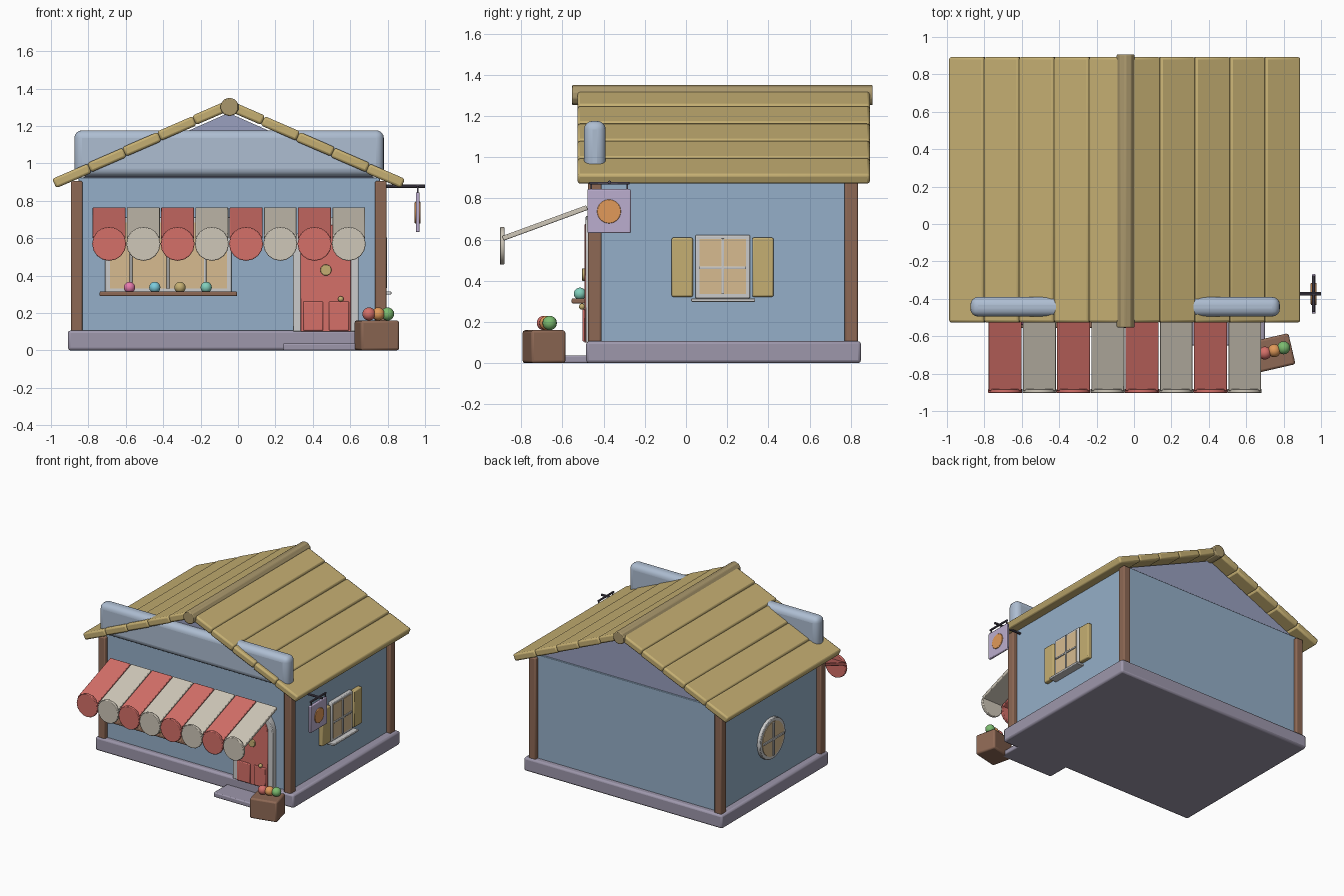
import bpy, bmesh, math
from mathutils import Matrix, Vector

if "Cube" in bpy.data.objects:
    bpy.data.objects.remove(bpy.data.objects["Cube"])

CX = -0.05            # house centre line
FRONT, BACK = -0.445, 0.805


def mat(name, r, g, b):
    m = bpy.data.materials.new(name)
    m.diffuse_color = (r, g, b, 1)
    m.use_nodes = True
    m.node_tree.nodes["Principled BSDF"].inputs["Base Color"].default_value = m.diffuse_color
    return m


BLUE = mat("wall_blue", .30, .43, .58)
GABLE = mat("gable_violet", .32, .35, .52)
TRIM = mat("parapet_blue", .42, .51, .64)
GOLD = mat("roof_gold", .56, .43, .17)
RIDGE = mat("ridge_gold", .40, .31, .15)
BROWN = mat("wood_brown", .27, .14, .09)
STONE = mat("stone_violet", .34, .31, .41)
RED = mat("red", .66, .16, .14)
CREAM = mat("cream", .62, .57, .48)
FRAME = mat("frame_grey", .55, .54, .55)
PANE = mat("warm_pane", .68, .50, .28)
IRON = mat("iron", .08, .07, .10)
LILAC = mat("sign_lilac", .50, .42, .62)
ORANGE = mat("orange", .75, .32, .10)
GREEN = mat("green", .20, .50, .16)
PINK = mat("pink", .80, .20, .42)
CYAN = mat("cyan", .20, .60, .72)
TEAL = mat("teal", .22, .62, .50)


def finish(name, bm, material, bevel=0, segments=2):
    me = bpy.data.meshes.new(name)
    bmesh.ops.recalc_face_normals(bm, faces=bm.faces)
    bm.to_mesh(me)
    bm.free()
    ob = bpy.data.objects.new(name, me)
    bpy.context.collection.objects.link(ob)
    me.materials.append(material)
    if bevel:
        b = ob.modifiers.new("soft_edges", 'BEVEL')
        b.width, b.segments = bevel, segments
    return ob


def box(name, x, y, z, material, bevel=.006, segments=2):
    """Box from (min, max) ranges."""
    bm = bmesh.new()
    lo, hi = Vector((x[0], y[0], z[0])), Vector((x[1], y[1], z[1]))
    bmesh.ops.create_cube(bm, size=1)
    for v in bm.verts:
        v.co = Vector(v.co[i] * (hi - lo)[i] for i in range(3))
    ob = finish(name, bm, material, bevel, segments)
    ob.location = (lo + hi) / 2
    return ob


def disc(name, centre, r, depth, axis, material, sides=24, bevel=0):
    bm = bmesh.new()
    bmesh.ops.create_cone(bm, cap_ends=True, segments=sides, radius1=r, radius2=r, depth=depth)
    turn = Matrix.Rotation(math.pi / 2, 4, 'Y' if axis == 'x' else 'X')
    bmesh.ops.transform(bm, matrix=turn, verts=bm.verts)
    ob = finish(name, bm, material, bevel)
    ob.location = centre
    return ob


def ball(name, centre, r, material):
    bm = bmesh.new()
    bmesh.ops.create_uvsphere(bm, u_segments=16, v_segments=10, radius=r)
    ob = finish(name, bm, material)
    ob.location = centre
    return ob


def prism(name, profile, y0, y1, material, bevel=0):
    """Extrude an x-z profile along y."""
    bm = bmesh.new()
    face = bm.faces.new([bm.verts.new((x, y0, z)) for x, z in profile])
    ext = bmesh.ops.extrude_face_region(bm, geom=[face])
    verts = [g for g in ext['geom'] if isinstance(g, bmesh.types.BMVert)]
    bmesh.ops.translate(bm, vec=(0, y1 - y0, 0), verts=verts)
    return finish(name, bm, material, bevel)


def arch(cx, half, z0, spring):
    top = [(cx + half * math.cos(a), spring + half * math.sin(a))
           for a in (math.pi * i / 14 for i in range(15))]
    return [(cx - half, z0), (cx + half, z0)] + top


# Plinth, walls, gables and corner posts
box("plinth", (-.91, .825), (-.485, .85), (0, .107), STONE, .015)
box("walls", (CX - .803, CX + .808), (FRONT, BACK), (.09, .925), BLUE, .004)
prism("gables", [(CX - .80, .915), (CX + .80, .915), (CX, 1.27)], FRONT + .012, BACK - .012, GABLE)
for x in (-.862, .763):
    for y in (-.443, .803):
        box("corner_post", (x - .031, x + .031), (y - .032, y + .032), (.1, .905), BROWN, .008)

# False-front parapet passing through the roof
box("parapet", (-.875, .78), (-.495, -.39), (.93, 1.177), TRIM, .042, 4)

# Plank roof and ridge pole
slope = math.radians(24.3)
for side in (-1, 1):
    for i in range(5):
        d = .09 + .187 * i
        x, z = CX + side * d, 1.312 - .452 * d
        plank = box("roof_plank", (x - .103, x + .103), (-.527, .893), (z - .027, z + .027), GOLD, .013)
        plank.rotation_euler.y = side * (slope - .015)
disc("ridge_pole", (CX + .005, .177, 1.302), .05, 1.46, 'y', RIDGE, 10, .006)

# Striped awning with scalloped edge
tilt = math.atan2(.15, .41)
for i in range(8):
    x = -.689 + .183 * i
    colour = (RED, CREAM)[i % 2]
    slat = box("awning_stripe", (x - .088, x + .088), (-.903, -.467), (.669, .693), colour, .005)
    slat.rotation_euler.x = tilt
    disc("awning_scallop", (x, -.893, .57), .091, .022, 'y', colour, 16, .004)

# Shop window, display shelf and goods
box("shop_window_frame", (-.71, -.035), (-.47, -.43), (.31, .71), FRAME)
box("shop_window_pane", (-.685, -.06), (-.476, -.44), (.33, .685), PANE, 0)
for x in (-.572, -.374, -.176):
    box("shop_window_bar", (x - .007, x + .007), (-.484, -.46), (.33, .69), FRAME, .002)
box("display_shelf", (-.74, -.005), (-.555, -.44), (.29, .315), BROWN)
for x, m in zip((-.58, -.445, -.31, -.17), (PINK, CYAN, GOLD, TEAL)):
    ball("display_fruit", (x, -.515, .337), .03, m)

# Arched door with panels, porthole, knob and step
prism("door_frame", arch(.47, .175, .1, .54), -.487, -.43, FRAME, .005)
prism("door", arch(.47, .135, .1, .54), -.494, -.44, RED, .004)
for x in (.402, .54):
    box("door_panel", (x - .053, x + .053), (-.503, -.48), (.105, .262), RED)
disc("door_porthole", (.47, -.495, .43), .03, .02, 'y', GOLD, 16, .003)
ball("door_knob", (.55, -.505, .275), .015, GOLD)
box("door_step", (.24, .70), (-.65, -.46), (0, .038), STONE, .008)

# Crate of fruit, turned slightly
crate = box("fruit_crate", (.637, .847), (-.775, -.605), (0, .16), BROWN, .012)
crate.rotation_euler.z = math.radians(13)
for x, y, m in ((.70, -.69, RED), (.75, -.677, ORANGE), (.80, -.662, GREEN)):
    ball("crate_fruit", (x, y, .195), .035, m)

# Shuttered window on the right wall
box("side_window_frame", (.74, .785), (.045, .312), (.315, .622), FRAME)
box("side_window_pane", (.75, .79), (.065, .292), (.335, .602), PANE, 0)
box("side_window_bar", (.76, .797), (.172, .185), (.335, .605), FRAME, .002)
box("side_window_bar", (.76, .797), (.065, .292), (.457, .47), FRAME, .002)
box("side_window_sill", (.74, .82), (.025, .335), (.298, .315), FRAME, .004)
for y in (-.07, .322):
    box("shutter", (.75, .79), (y, y + .103), (.322, .61), GOLD, .008)

# Round window on the left wall
disc("round_window_frame", (-.856, .17, .45), .16, .045, 'x', FRAME, 24, .004)
disc("round_window_pane", (-.86, .17, .45), .135, .046, 'x', PANE)
box("round_window_bar", (-.892, -.86), (.162, .178), (.32, .58), FRAME, .002)
box("round_window_bar", (-.892, -.86), (.04, .30), (.442, .458), FRAME, .002)

# Hanging sign
disc("sign_bracket", (.88, -.372, .878), .009, .24, 'x', IRON, 8)
box("sign_crossbar", (.955, .967), (-.47, -.275), (.868, .88), IRON, .002)
for y in (-.46, -.285):
    box("sign_hanger", (.957, .965), (y - .004, y + .004), (.835, .875), IRON, 0)
box("sign_board", (.951, .971), (-.479, -.268), (.632, .845), LILAC)
disc("sign_disc", (.961, -.374, .737), .058, .032, 'x', ORANGE, 24, .003)

# Smooth shading with sharp edges kept
for ob in bpy.context.collection.objects:
    ob.select_set(True)
bpy.context.view_layer.objects.active = bpy.context.collection.objects[0]
bpy.ops.object.shade_smooth_by_angle(angle=math.radians(35))
